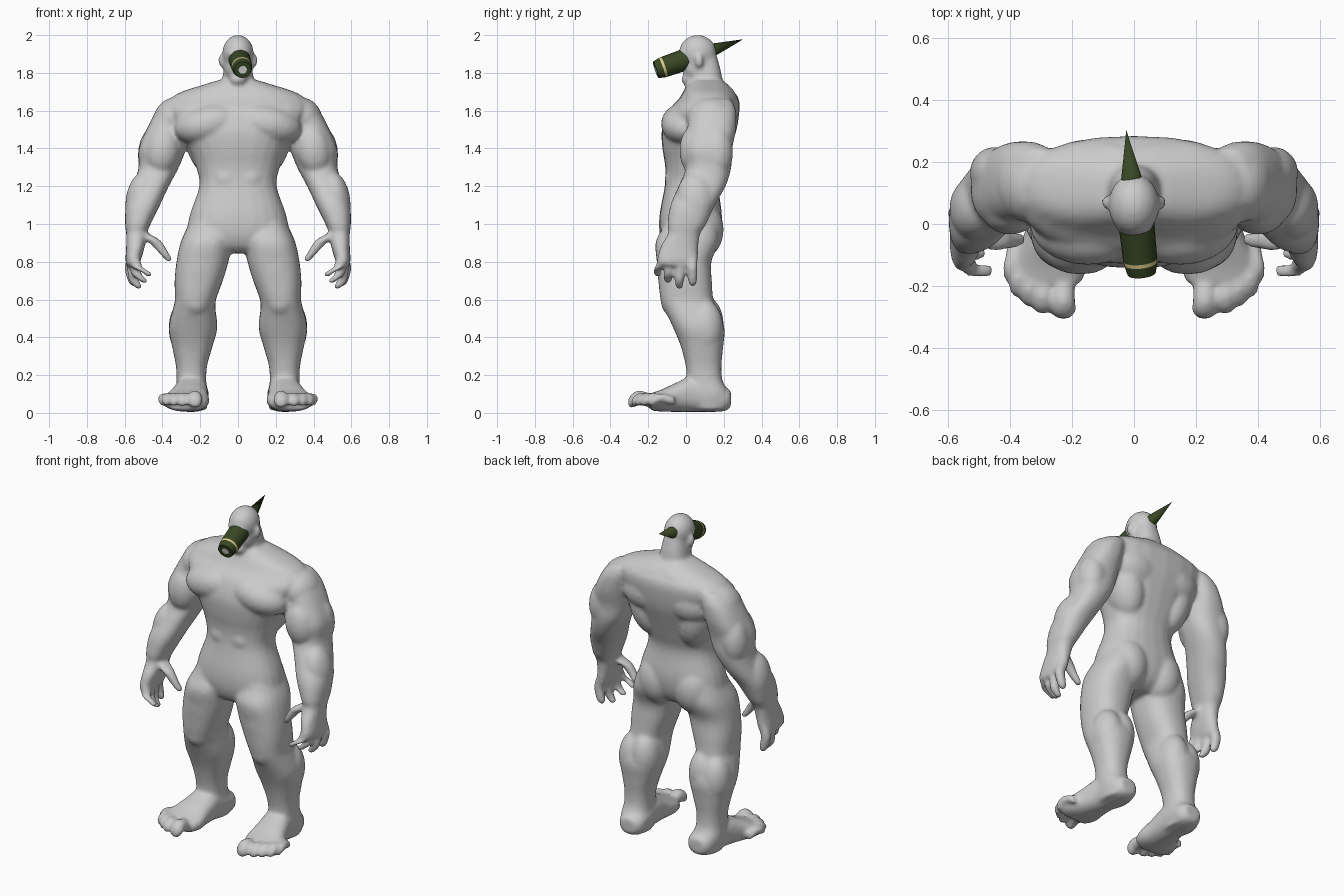
import bpy
import bmesh
from math import cos, sin, pi, copysign
from mathutils import Vector, Matrix

cube = bpy.data.objects.get("Cube")
if cube:
    bpy.data.objects.remove(cube, do_unlink=True)


def make_material(name, red, green, blue):
    mat = bpy.data.materials.new(name)
    mat.use_nodes = True
    color = (red, green, blue, 1)
    mat.diffuse_color = color
    mat.node_tree.nodes["Principled BSDF"].inputs["Base Color"].default_value = color
    return mat


def make_object(name, bm, materials):
    bmesh.ops.recalc_face_normals(bm, faces=bm.faces[:])
    mesh = bpy.data.meshes.new(name)
    bm.to_mesh(mesh)
    bm.free()
    obj = bpy.data.objects.new(name, mesh)
    for mat in materials:
        mesh.materials.append(mat)
    bpy.context.collection.objects.link(obj)
    return obj


skin = make_material("pale grey skin", .6, .6, .6)
olive = make_material("olive green", .04, .065, .018)
tan = make_material("tan band", .72, .6, .26)
white = make_material("white plug", .8, .8, .8)

body = bmesh.new()


def spline(points, steps=4):
    """Catmull-Rom interpolation through all values of the sections."""
    result = []
    last = len(points) - 1
    for i in range(last):
        p, q, r, s = [points[max(0, min(last, k))] for k in range(i - 1, i + 3)]
        for n in range(steps):
            t = n / steps
            result.append([
                b + t * ((c - a) / 2 + t * (a - 2.5 * b + 2 * c - d / 2
                                            + t * (1.5 * (b - c) + (d - a) / 2)))
                for a, b, c, d in zip(p, q, r, s)])
    return result + [points[last]]


def loft(points, along="z", sides=(1, -1), square=.85, count=24):
    """Skin rounded sections (x, y, z, half width, half depth) along an axis."""
    sections = spline(points)
    for side in sides:
        rings = []
        for x, y, z, a, b in sections:
            ring = []
            for k in range(count):
                angle = 2 * pi * k / count
                c, s = cos(angle), sin(angle)
                u = a * copysign(abs(c) ** square, c)
                v = b * copysign(abs(s) ** square, s)
                offset = (u, v, 0) if along == "z" else (u, 0, v)
                co = Vector((x, y, z)) + Vector(offset)
                co.x *= side
                ring.append(body.verts.new(co))
            rings.append(ring)
        for low, high in zip(rings, rings[1:]):
            for k in range(count):
                j = (k + 1) % count
                body.faces.new((low[k], low[j], high[j], high[k]))
        body.faces.new(rings[0])
        body.faces.new(rings[-1])


def bulge(x, y, z, rx, ry, rz, lean=0):
    """Mirrored ellipsoid for a muscle, leaning outward about the y axis."""
    for side in ((1, -1) if x else (1,)):
        matrix = (Matrix.Translation((side * x, y, z)) @ Matrix.Rotation(side * lean, 4, "Y")
                  @ Matrix.Diagonal((rx, ry, rz, 1)))
        bmesh.ops.create_icosphere(body, subdivisions=3, radius=1, matrix=matrix)


# Torso and neck
loft([(0, .01, .845, .11, .08), (0, .015, .88, .2, .13), (0, .02, .95, .265, .16),
      (0, .025, 1.05, .255, .165), (0, .03, 1.2, .205, .143), (0, .045, 1.3, .222, .155),
      (0, .055, 1.4, .262, .18), (0, .07, 1.5, .32, .198), (0, .095, 1.6, .375, .188),
      (0, .12, 1.66, .36, .16), (0, .12, 1.7, .3, .135), (0, .115, 1.735, .19, .11),
      (0, .11, 1.76, .11, .085)], sides=(1,))
loft([(0, .125, 1.66, .15, .12), (0, .108, 1.75, .092, .09), (0, .1, 1.82, .075, .083),
      (0, .09, 1.9, .06, .07)], sides=(1,))

# Head: skull, jaw, chin, brow, ears
bulge(0, .062, 1.905, .083, .1, .097)
bulge(0, .06, 1.83, .075, .08, .09)
bulge(0, .015, 1.765, .045, .04, .035)
bulge(0, -.012, 1.9, .06, .03, .022)
bulge(.09, .07, 1.86, .014, .022, .036, .2)

# Chest, shoulders and back
bulge(.15, .0, 1.53, .19, .133, .11, .2)
bulge(.345, .135, 1.56, .1, .13, .115, -.5)
bulge(.17, .11, 1.44, .11, .13, .2, .25)
bulge(.12, .17, 1.65, .2, .1, .08, .35)
bulge(.14, .15, 1.54, .17, .125, .13)

# Abdominal rows
for height in (1.12, 1.24, 1.35):
    bulge(.06, -.05, height, .08, .063, .07)

# Arms, with the palms facing inward
loft([(.3, .14, 1.66, .07, .1), (.338, .145, 1.6, .093, .12), (.375, .135, 1.5, .11, .13),
      (.4, .115, 1.4, .125, .13), (.42, .12, 1.3, .107, .12), (.46, .085, 1.2, .094, .125),
      (.503, .035, 1.1, .09, .118), (.53, .005, 1, .068, .103), (.537, -.01, .95, .055, .086),
      (.543, -.035, .88, .049, .1), (.555, -.045, .81, .041, .108), (.56, -.045, .78, .03, .097)])
bulge(.4, .04, 1.39, .09, .075, .13, -.15)
bulge(.45, .165, 1.38, .08, .085, .14, -.1)
bulge(.52, .05, 1.14, .073, .1, .14, -.2)

# Thumb and fingers
loft([(.51, -.03, .95, .035, .05), (.45, -.05, .915, .038, .035), (.41, -.055, .87, .03, .026),
      (.37, -.05, .815, .021, .021), (.361, -.05, .799, .012, .012)])
for base_y, x, y, z in ((-.12, .475, -.15, .73), (-.07, .5, -.095, .695),
                        (-.018, .53, -.035, .665), (.033, .555, .035, .68)):
    loft([(.555, base_y, .83, .029, .029), ((x + .59) / 2, (base_y + y) / 2, .77, .029, .027),
          ((x + .57) / 2, y, z + .035, .027, .025), (x, y, z + .006, .023, .022),
          (x - .004, y, z - .009, .013, .013)])

# Legs
loft([(.13, .03, 1.06, .1, .135), (.145, .025, .98, .125, .15), (.168, .005, .9, .137, .167),
      (.188, -.01, .8, .138, .145), (.208, -.005, .7, .128, .142), (.225, .005, .6, .109, .14),
      (.232, .025, .55, .113, .14), (.238, .068, .45, .129, .136), (.242, .085, .35, .107, .112),
      (.246, .093, .25, .083, .095), (.247, .1, .17, .079, .094), (.245, .12, .1, .085, .108),
      (.24, .125, .015, .075, .095)])
bulge(.12, .075, .97, .125, .125, .16)
bulge(.2, -.05, .78, .115, .105, .18, -.1)
bulge(.225, -.07, .6, .08, .065, .09)
bulge(.2, .1, .47, .088, .1, .15)
bulge(.28, .1, .45, .088, .098, .15)

# Feet and toes
loft([(.235, .238, .075, .05, .045), (.235, .19, .075, .08, .068), (.245, .05, .1, .087, .095),
      (.26, -.05, .083, .102, .078), (.273, -.13, .065, .122, .058),
      (.28, -.19, .058, .112, .045)], along="y")
for x, y, size in ((.228, -.305, .039), (.295, -.29, .03), (.338, -.265, .028),
                   (.374, -.235, .027), (.397, -.19, .025)):
    loft([(x * .9 + .025, y + .13, .06, size, size), (x, y + .06, .08, size, size),
          (x, y + .018, .063, size, size), (x, y, .054, size / 2, size / 2)], along="y", square=1)

# Fuse the sculpted masses into one smooth skin
figure = make_object("muscular_body", body, [skin])
bpy.context.view_layer.objects.active = figure
figure.select_set(True)
remesh = figure.modifiers.new("fuse", "REMESH")
remesh.mode = "VOXEL"
remesh.voxel_size = .0105
remesh.use_smooth_shade = True
soften = figure.modifiers.new("soften", "SMOOTH")
soften.factor = .5
soften.iterations = 9
for modifier in ("fuse", "soften"):
    bpy.ops.object.modifier_apply(modifier=modifier)
figure.select_set(False)

# Rocket lodged in the head: tapered casing in front, spike behind
nose = Vector((.025, -.16, 1.816))
spike_tip = Vector((-.025, .303, 1.978))
axis = (spike_tip - nose).normalized()
length = (spike_tip - nose).length
turn = axis.to_track_quat("Z", "Y").to_matrix().to_4x4()


def turned_part(name, profile, materials):
    """Spin a profile of (distance, radius, material of next segment)."""
    bm = bmesh.new()
    count = 20
    rings = []
    for distance, radius, _ in profile:
        rings.append([bm.verts.new(nose + axis * distance + turn @ Vector(
            (radius * cos(2 * pi * k / count), radius * sin(2 * pi * k / count), 0)))
            for k in range(count)])
    for low, high, (_, _, slot) in zip(rings, rings[1:], profile):
        for k in range(count):
            j = (k + 1) % count
            bm.faces.new((low[k], low[j], high[j], high[k])).material_index = slot
    bmesh.ops.remove_doubles(bm, verts=bm.verts[:], dist=.0001)
    obj = make_object(name, bm, materials)
    bpy.context.view_layer.objects.active = obj
    obj.select_set(True)
    bpy.ops.object.shade_smooth_by_angle()
    obj.select_set(False)


turned_part("rocket_casing", [(0, 0, 2), (0, .022, 0), (0, .046, 0), (.035, .054, 1),
                              (.048, .055, 0), (.21, .059, 0), (.21, 0, 0)], [olive, tan, white])
turned_part("rocket_spike", [(.28, 0, 0), (.28, .043, 0), (length, 0, 0)], [olive])
